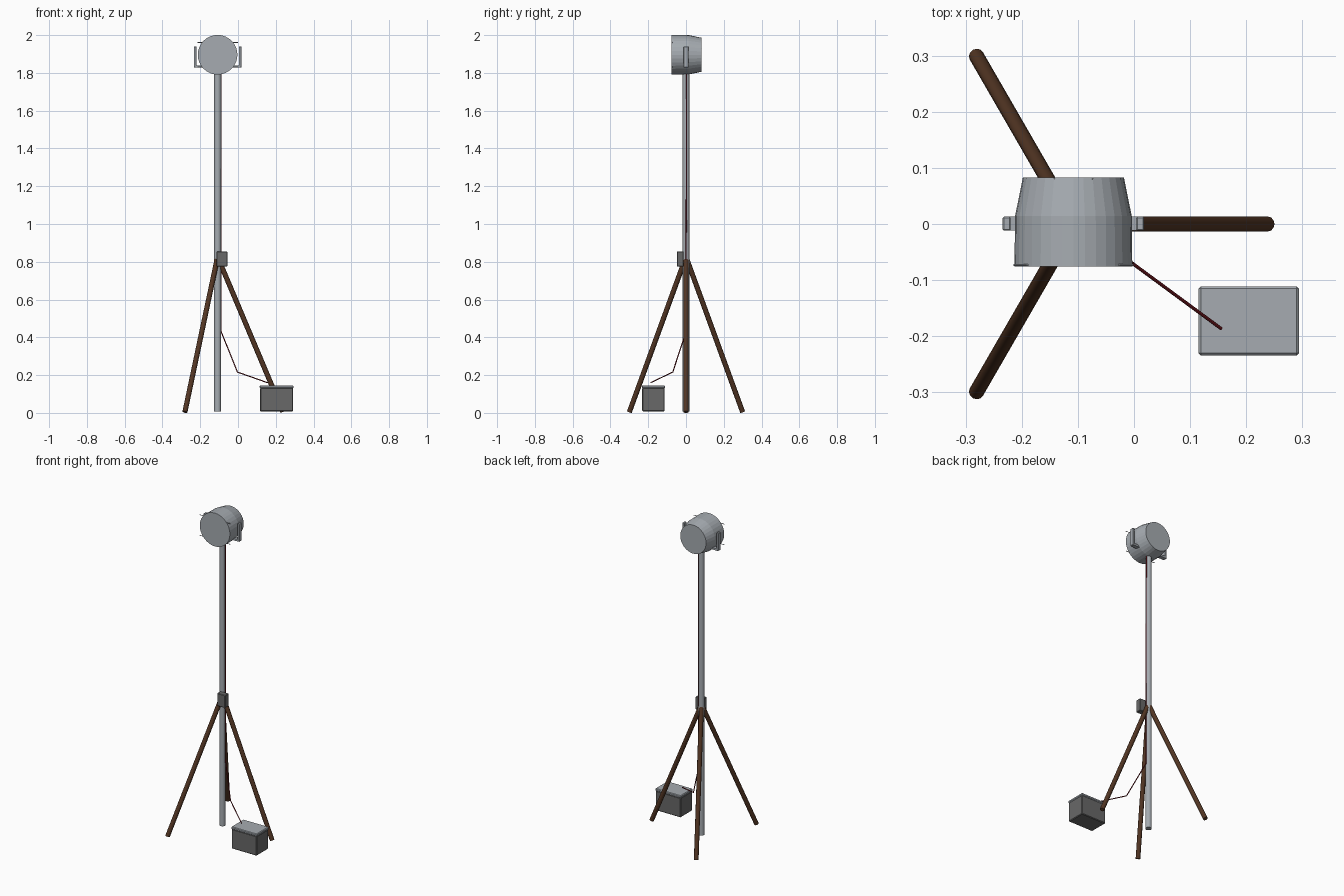
import bpy, bmesh, math
from mathutils import Vector

if "Cube" in bpy.data.objects:
    bpy.data.objects.remove(bpy.data.objects["Cube"])

PX, HZ = -0.108, 1.896  # pole x, lamp head height


def mat(name, col):
    m = bpy.data.materials.new(name)
    m.diffuse_color = (*col, 1)
    m.use_nodes = True
    m.node_tree.nodes["Principled BSDF"].inputs["Base Color"].default_value = m.diffuse_color
    return m


GREY = mat("light grey metal", (0.38, 0.41, 0.44))
DARK = mat("dark grey casing", (0.14, 0.14, 0.14))
WOOD = mat("brown wood", (0.085, 0.036, 0.017))
RED = mat("dark red cable", (0.15, 0.008, 0.012))


def finish(bm, name, m, smooth=True):
    me = bpy.data.meshes.new(name)
    bmesh.ops.recalc_face_normals(bm, faces=bm.faces)
    bm.to_mesh(me)
    bm.free()
    me.materials.append(m)
    ob = bpy.data.objects.new(name, me)
    bpy.context.collection.objects.link(ob)
    if smooth:
        bpy.ops.object.select_all(action='DESELECT')
        ob.select_set(True)
        bpy.context.view_layer.objects.active = ob
        bpy.ops.object.shade_smooth_by_angle(angle=math.radians(35))
    return ob


def rod(name, a, b, r, m, n=12):
    a, b = Vector(a), Vector(b)
    bm = bmesh.new()
    bmesh.ops.create_cone(bm, cap_ends=True, segments=n, radius1=r, radius2=r, depth=(b - a).length)
    rot = (b - a).to_track_quat('Z', 'Y').to_matrix()
    bmesh.ops.rotate(bm, verts=bm.verts, matrix=rot)
    bmesh.ops.translate(bm, verts=bm.verts, vec=(a + b) / 2)
    return finish(bm, name, m)


def box(name, lo, hi, m, bevel=0.0):
    lo, hi = Vector(lo), Vector(hi)
    bm = bmesh.new()
    bmesh.ops.create_cube(bm, size=1)
    bmesh.ops.scale(bm, verts=bm.verts, vec=hi - lo)
    bmesh.ops.translate(bm, verts=bm.verts, vec=(lo + hi) / 2)
    if bevel:
        bmesh.ops.bevel(bm, geom=bm.edges[:], offset=bevel, segments=1, affect='EDGES')
    return finish(bm, name, m, smooth=False)


# Lamp head: drum that tapers toward the back
bm = bmesh.new()
N, rings = 32, []
for y, r in [(-0.076, 0.105), (0.014, 0.104), (0.083, 0.09)]:
    rings.append([bm.verts.new((PX + r * math.cos(2 * math.pi * i / N), y,
                                HZ + r * math.sin(2 * math.pi * i / N))) for i in range(N)])
for p, q in zip(rings, rings[1:]):
    for i in range(N):
        j = (i + 1) % N
        bm.faces.new((p[i], p[j], q[j], q[i]))
bm.faces.new(rings[0])
bm.faces.new(rings[-1])
finish(bm, "lamp_head", GREY, smooth=False)

# Small pins at the front rim, side handles
for s, side in ((-1, "left"), (1, "right")):
    for v, row in ((-1, "lower"), (1, "upper")):
        z = HZ + v * 0.065
        rod(f"rim_pin_{row}_{side}", (PX + s * 0.075, -0.073, z), (PX + s * 0.107, -0.073, z), 0.002, GREY, 6)
    xs = sorted((PX + s * 0.112, PX + s * 0.126))
    box(f"handle_plate_{side}", (xs[0], -0.012, 1.828), (xs[1], 0.013, 1.94), GREY, 0.002)
    xs = sorted((PX + s * 0.07, PX + s * 0.118))
    box(f"handle_foot_{side}", (xs[0], -0.012, 1.828), (xs[1], 0.013, 1.84), GREY)

# Small bolts around the back
for i in range(8):
    a = math.pi / 8 + i * math.pi / 4
    x, z = PX + 0.088 * math.cos(a), HZ + 0.088 * math.sin(a)
    rod(f"back_bolt_{i}", (x, 0.073, z), (x, 0.081, z), 0.003, DARK, 6)

# Pole and three splayed legs
rod("pole", (PX, 0, 0.008), (PX, 0, 1.81), 0.0185, GREY, 24)
for i in range(3):
    a = i * 2 * math.pi / 3
    foot = (PX + 0.346 * math.cos(a), 0.346 * math.sin(a), 0.005)
    rod(f"leg_{i}", (PX, 0, 0.826), foot, 0.0135, WOOD, 12)

# Control box on the pole, battery with lid on the ground
box("control_box", (-0.113, -0.048, 0.775), (-0.056, -0.012, 0.855), DARK, 0.003)
box("battery_case", (0.117, -0.232, 0.008), (0.292, -0.113, 0.132), DARK, 0.004)
box("battery_lid", (0.115, -0.234, 0.13), (0.294, -0.111, 0.146), GREY, 0.004)

# Cable from lamp to battery
pts = [(-0.09, 0.003, 1.81), (-0.089, 0.0, 0.43), (-0.003, -0.07, 0.216), (0.156, -0.187, 0.16)]
for i, (a, b) in enumerate(zip(pts, pts[1:])):
    rod(f"cable_{i}", a, b, 0.003, RED, 8)
